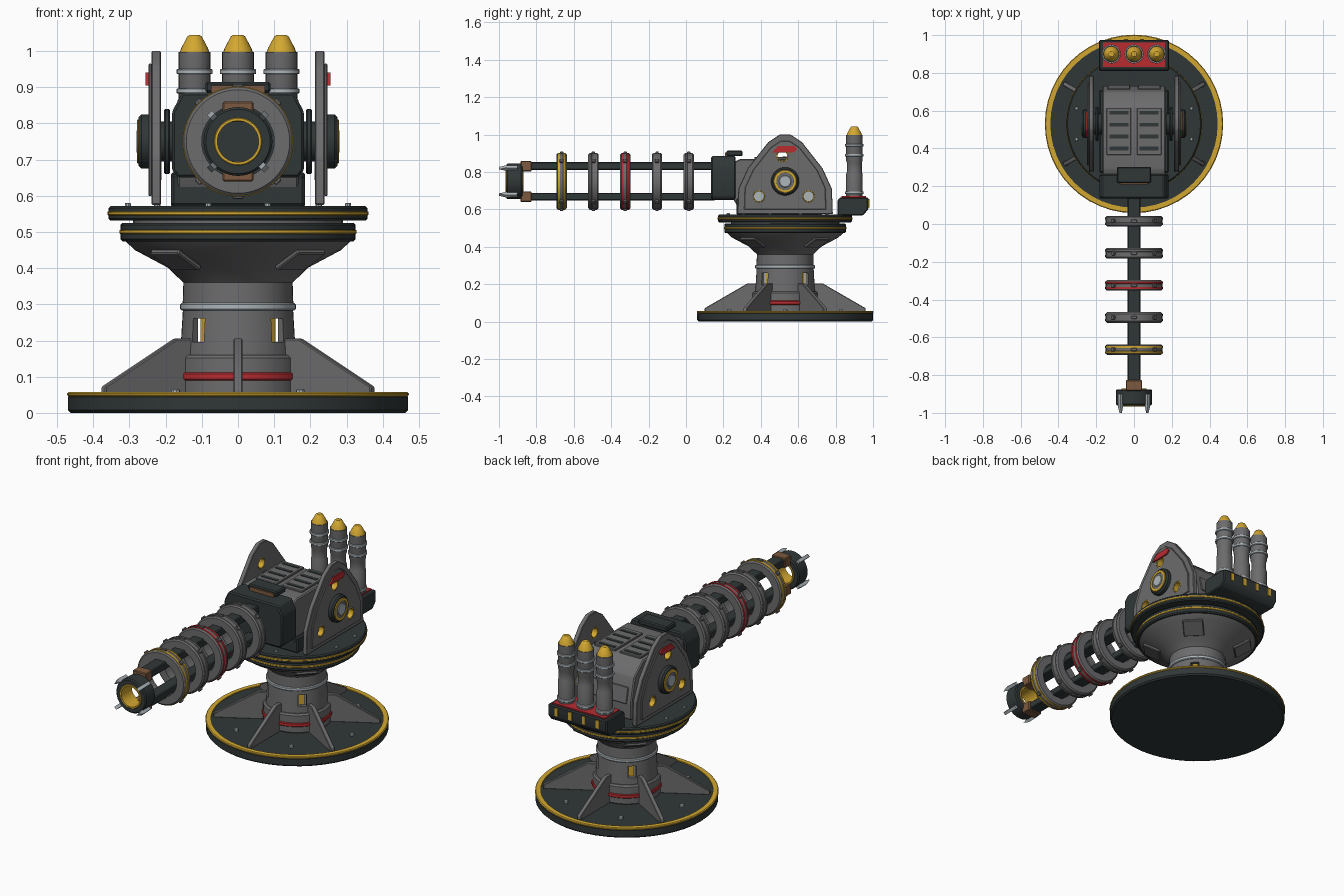
import bpy, bmesh
from math import pi, radians, cos, sin
from mathutils import Matrix, Vector

if "Cube" in bpy.data.objects:
    bpy.data.objects.remove(bpy.data.objects["Cube"], do_unlink=True)


def material(name, r, g, b):
    m = bpy.data.materials.new(name)
    m.use_nodes = True
    m.diffuse_color = (r, g, b, 1)
    m.node_tree.nodes["Principled BSDF"].inputs["Base Color"].default_value = (r, g, b, 1)
    return m


DARK = material("charcoal", .03, .038, .038)
GREY = material("gunmetal", .15, .15, .155)
YELLOW = material("warning_yellow", .65, .39, .03)
RED = material("signal_red", .48, .025, .03)
SILVER = material("silver", .42, .47, .5)
BROWN = material("copper_brown", .2, .1, .05)

AXIS_Y = .53      # turning axis of the turret
GUN_Z = .75       # height of the barrel axis
parts = []


def finish(name, bm, mat, matrix=Matrix()):
    bmesh.ops.recalc_face_normals(bm, faces=bm.faces)
    bm.transform(matrix)
    mesh = bpy.data.meshes.new(name)
    bm.to_mesh(mesh)
    bm.free()
    mesh.materials.append(mat)
    ob = bpy.data.objects.new(name, mesh)
    bpy.context.collection.objects.link(ob)
    parts.append(ob)
    return ob


def at(x, y, z, turn=0, axis='Z'):
    return Matrix.Translation((x, y, z)) @ Matrix.Rotation(turn, 4, axis)


def box(name, mat, size, matrix, bevel=0.0):
    bm = bmesh.new()
    bmesh.ops.create_cube(bm, size=1, matrix=Matrix.Diagonal((*size, 1)))
    if bevel:
        bmesh.ops.bevel(bm, geom=bm.edges[:], offset=bevel, segments=1, affect='EDGES')
    return finish(name, bm, mat, matrix)


def lathe(name, mat, profile, matrix, closed=False, sides=48):
    """Spin (radius, height) points round local z; closed makes a hollow ring."""
    bm = bmesh.new()
    rows = [[bm.verts.new((r * cos(2 * pi * i / sides), r * sin(2 * pi * i / sides), h))
             for i in range(sides)] for r, h in profile]
    pairs = list(zip(rows, rows[1:])) + ([(rows[-1], rows[0])] if closed else [])
    for a, b in pairs:
        for i in range(sides):
            j = (i + 1) % sides
            bm.faces.new((a[i], a[j], b[j], b[i]))
    if not closed:
        bm.faces.new(rows[0])
        bm.faces.new(rows[-1])
    return finish(name, bm, mat, matrix)


def disc(name, mat, r, h0, h1, matrix, chamfer=0.0, sides=48):
    c = chamfer
    pts = [(r - c, h0), (r, h0 + c), (r, h1 - c), (r - c, h1)] if c else [(r, h0), (r, h1)]
    return lathe(name, mat, pts, matrix, sides=sides)


def ring(name, mat, r0, r1, h0, h1, matrix, c=.004):
    return lathe(name, mat, [(r0, h0), (r1 - c, h0), (r1, h0 + c), (r1, h1 - c),
                             (r1 - c, h1), (r0, h1)], matrix, closed=True)


def prism(name, mat, pts, depth, matrix, bevel=0.0):
    """Outline in local x, z, given a thickness centred on local y."""
    bm = bmesh.new()
    face = bm.faces.new([bm.verts.new((x, -depth / 2, z)) for x, z in pts])
    out = bmesh.ops.extrude_face_region(bm, geom=[face])
    bmesh.ops.translate(bm, vec=(0, depth, 0),
                        verts=[v for v in out["geom"] if isinstance(v, bmesh.types.BMVert)])
    if bevel:
        bmesh.ops.bevel(bm, geom=bm.edges[:], offset=bevel, segments=1, affect='EDGES')
    return finish(name, bm, mat, matrix)


def cut(ob, cutters):
    for c in cutters:
        mod = ob.modifiers.new("cut", 'BOOLEAN')
        mod.operation, mod.solver, mod.object = 'DIFFERENCE', 'EXACT', c
    bpy.context.view_layer.update()
    ev = ob.evaluated_get(bpy.context.evaluated_depsgraph_get())
    mesh = bpy.data.meshes.new_from_object(ev)
    ob.modifiers.clear()
    ob.data = mesh
    for c in cutters:
        parts.remove(c)
        bpy.data.objects.remove(c, do_unlink=True)


def polar(r, turn, z):
    return at(0, AXIS_Y, 0, turn) @ Matrix.Translation((r, 0, z))


MID = at(0, AXIS_Y, 0)

# Base plate and pedestal
disc("base_plate", DARK, .47, 0, .052, MID, .008)
ring("base_rim", YELLOW, .443, .472, .045, .058, MID)
disc("pedestal_collar", GREY, .175, .05, .16, MID, .008)
ring("collar_band", RED, .165, .181, .09, .112, MID)
column = lathe("pedestal_column", GREY, [(.135, .158), (.16, .158), (.152, .29), (.135, .29)], MID, True)
ring("column_band", SILVER, .1, .16, .283, .303, MID)
lathe("pedestal_flare", GREY, [(.153, .3), (.151, .36), (.195, .402), (.285, .45), (.315, .478)], MID)
diagonals = [radians(45 + 90 * i) for i in range(4)]
cut(column, [box("slot_cutter", GREY, (.08, .045, .065), polar(.15, a, .228)) for a in diagonals])
for a in diagonals:
    box("slot_light", YELLOW, (.009, .03, .065), polar(.128, a, .228))
    box("flare_plate", GREY, (.1, .11, .016),
        polar(.243, a, .423) @ Matrix.Rotation(radians(-28), 4, 'Y'), .004)

# Base fins and bolts
fin = [(.15, .05), (.43, .05), (.43, .072), (.2, .205), (.15, .205)]
for i in range(6):
    prism("base_fin", GREY, fin, .024, polar(0, radians(30 + 60 * i), 0), .003)
    disc("base_bolt", SILVER, .012, .05, .066, polar(.345, radians(60 * i), 0), .003, 8)

# Slewing rings
disc("lower_slew_disc", DARK, .325, .474, .525, MID, .006)
ring("lower_slew_stripe", YELLOW, .3, .328, .495, .506, MID, .002)
disc("slew_bearing", GREY, .29, .52, .54, MID)
disc("upper_slew_disc", DARK, .358, .531, .572, MID, .006)
ring("upper_slew_stripe", YELLOW, .33, .361, .546, .557, MID, .002)
for i in range(12):
    disc("slew_bolt", SILVER, .009, .57, .58, polar(.315, radians(15 + 30 * i), 0), .002, 8)

# Turret body with roof vents
SIDEWAYS = Matrix.Rotation(pi / 2, 4, 'Z')
box("turret_plinth", DARK, (.37, .44, .09), at(0, .49, .615), .008)
prism("turret_body", GREY, [(.25, .66), (.25, .85), (.29, .87), (.62, .87), (.7, .8), (.73, .66), (.73, .57), (.3, .57)],
      .335, SIDEWAYS, .006)
for s in (-1, 1):
    box("roof_panel", GREY, (.13, .25, .014), at(s * .08, .49, .873), .003)
    for i in range(4):
        box("roof_vent", DARK, (.1, .02, .006), at(s * .08, .4 + i * .063, .88))
    box("rear_panel", GREY, (.12, .014, .09), at(s * .08, .72, .7, radians(12), 'X'), .003)

# Gun mantlet and sight
mantlet = [(-.165, .65), (.165, .65), (.183, .67), (.183, .83), (.155, .885), (-.155, .885), (-.183, .83), (-.183, .67)]
prism("gun_mantlet", DARK, mantlet, .13, at(0, .2, 0), .007)
box("sight_block", DARK, (.18, .085, .03), at(0, .26, .9), .006)
box("sight_plate", BROWN, (.15, .012, .022), at(0, .215, .894))

# Side plates: outline is symmetric about the trunnion
half = [(.255, .575), (.25, .71), (.2, .82), (.09, .96), (.03, 1.0)]
outline = half + [(-y, z) for y, z in reversed(half)]
inner = [(y * .86, GUN_Z + (z - GUN_Z) * .86) for y, z in outline]
holes = [(-.14, .67), (.125, .67), (-.015, .885)]
for s in (-1, 1):
    def facing(y, z):
        return at(s * .2, AXIS_Y + y, z, s * pi / 2, 'Y')
    for name, pts, depth, x in (("side_plate", outline, .026, .226), ("side_panel", inner, .01, .243)):
        plate = prism(name, GREY, pts, depth, at(s * x, AXIS_Y, 0) @ SIDEWAYS, .003)
        cut(plate, [disc("hole_cutter", GREY, .032, -.1, .1, facing(y, z), sides=24) for y, z in holes])
    for i, (y, z) in enumerate(holes):
        ring("hole_liner", YELLOW, .026, .033, .013, .047, facing(y, z), .002)
        if i < 2:
            disc("hole_pin", SILVER, .027, .012, .018, facing(y, z))
    disc("trunnion", DARK, .055, -.03, .02, facing(0, GUN_Z))
    disc("trunnion_flange", DARK, .09, -.012, .005, facing(0, GUN_Z), .004)
    disc("hub", DARK, .075, .04, .075, facing(0, GUN_Z), .008)
    ring("hub_ring", YELLOW, .047, .061, .07, .079, facing(0, GUN_Z), .002)
    disc("hub_disc", GREY, .046, .07, .077, facing(0, GUN_Z))
    disc("hub_cap", SILVER, .032, .07, .081, facing(0, GUN_Z), .003)
    prism("red_marker", RED, [(-.07, .905), (.045, .905), (.065, .922), (.05, .94), (-.035, .94)],
          .012, at(s * .25, AXIS_Y, 0) @ SIDEWAYS)

# Barrel rails, braced by coil rings
GUN = at(0, 0, GUN_Z, -pi / 2, 'X')   # local z runs along +y
for s in (-1, 1):
    box("barrel_rail", DARK, (.07, 1.03, .042), at(0, -.36, GUN_Z + s * .082), .005)
    box("rail_clamp", BROWN, (.085, .058, .056), at(0, -.855, GUN_Z + s * .082), .004)
for i in range(5):
    y = -.665 + .17 * i
    ring("coil_ring", GREY, .1, .15, y - .028, y + .028, GUN, .007)
    accent = {0: YELLOW, 2: RED}.get(i, GREY)
    for d in (-.014, .014):
        ring("coil_band", accent, .14, .1525, y + d - .006, y + d + .006, GUN, .001)
    for k in range(4):
        turn = Matrix.Translation((0, y, GUN_Z)) @ Matrix.Rotation(radians(45 + 90 * k), 4, 'Y')
        box("coil_bolt", GREY, (.022, .022, .016), turn @ Matrix.Translation((0, 0, .153)), .003)
    for s in (-1, 1):
        box("coil_lug", GREY, (.03, .018, .014), at(0, y, GUN_Z + s * .152), .003)

# Muzzle with four prongs
ring("muzzle", DARK, .062, .095, -.96, -.875, GUN, .006)
ring("muzzle_trim", YELLOW, .057, .066, -.965, -.87, GUN, .002)
prong = [(-.9, .088), (-.9, .11), (-.965, .112), (-1.0, .1), (-.965, .09)]
for k in range(4):
    turn = Matrix.Translation((0, 0, GUN_Z)) @ Matrix.Rotation(radians(45 + 90 * k), 4, 'Y')
    prism("muzzle_prong", SILVER, prong, .018, turn @ SIDEWAYS)

# Missile rack
prism("missile_rack", DARK, [(.81, .567), (.945, .567), (.975, .6), (.975, .665), (.825, .665), (.81, .65)],
      .37, SIDEWAYS, .006)
box("rack_top", RED, (.33, .13, .009), at(0, .897, .667))
for i in range(4):
    box("rack_light", YELLOW, (.02, .008, .045), at(-.129 + .086 * i, .976, .632))
for x in (-.12, 0, .12):
    spot = at(x, .9, 0)
    lathe("missile_body", GREY, [(.044, .665), (.044, .79), (.04, .8), (.04, .85), (.044, .86), (.044, .998)], spot, sides=24)
    for z, r in ((.69, .05), (.89, .05), (.943, .05)):
        disc("missile_band", SILVER, r, z - .007, z + .007, spot, .002, 24)
    lathe("missile_tip", YELLOW, [(.041, .996), (.037, 1.008), (.02, 1.04), (.014, 1.044)], spot, sides=24)

# Smooth shading with crisp edges
bpy.ops.object.select_all(action='DESELECT')
for ob in parts:
    ob.select_set(True)
bpy.context.view_layer.objects.active = parts[0]
bpy.ops.object.shade_smooth_by_angle(angle=radians(30))
